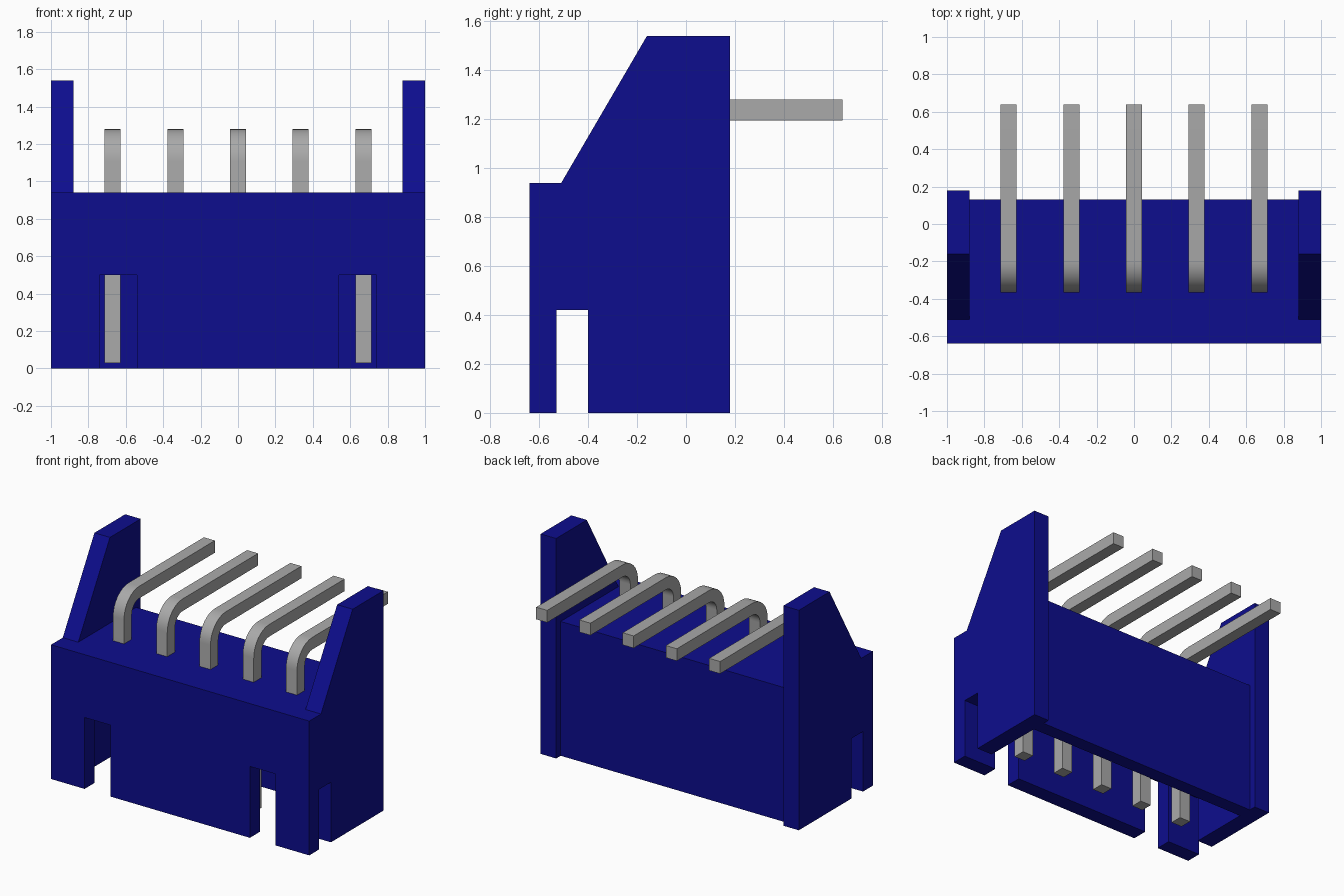
import bpy, bmesh, math
from mathutils import Vector

if "Cube" in bpy.data.objects:
    bpy.data.objects.remove(bpy.data.objects["Cube"], do_unlink=True)


def material(name, rgb):
    m = bpy.data.materials.new(name)
    m.use_nodes = True
    m.diffuse_color = (*rgb, 1)
    m.node_tree.nodes["Principled BSDF"].inputs["Base Color"].default_value = (*rgb, 1)
    return m


BLUE = material("blue plastic", (0.004, 0.004, 0.27))
GREY = material("grey metal", (0.40, 0.40, 0.40))


def extrude_yz(name, profile, x0, x1, mat):
    """Solid made by sweeping a (y, z) outline from x0 to x1."""
    bm = bmesh.new()
    face = bm.faces.new([bm.verts.new((x0, y, z)) for y, z in profile])
    new = bmesh.ops.extrude_face_region(bm, geom=[face])["geom"]
    bmesh.ops.translate(bm, vec=Vector((x1 - x0, 0, 0)),
                        verts=[v for v in new if isinstance(v, bmesh.types.BMVert)])
    bmesh.ops.recalc_face_normals(bm, faces=bm.faces)
    mesh = bpy.data.meshes.new(name)
    bm.to_mesh(mesh)
    bm.free()
    mesh.materials.append(mat)
    obj = bpy.data.objects.new(name, mesh)
    bpy.context.collection.objects.link(obj)
    return obj


def box(name, x0, x1, y0, y1, z0, z1):
    return extrude_yz(name, [(y0, z0), (y1, z0), (y1, z1), (y0, z1)], x0, x1, BLUE)


def combine(target, tool, operation):
    """Apply a boolean and discard the tool object."""
    mod = target.modifiers.new("boolean", 'BOOLEAN')
    mod.operation, mod.solver, mod.object = operation, 'EXACT', tool
    graph = bpy.context.evaluated_depsgraph_get()
    mesh = bpy.data.meshes.new_from_object(target.evaluated_get(graph))
    target.modifiers.clear()
    target.data = mesh
    bpy.data.objects.remove(tool, do_unlink=True)


# Housing: central block joined to two tall end cheeks
housing = box("housing", -0.94, 0.94, -0.64, 0.13, 0, 0.94)
cheek = [(-0.64, 0), (0.18, 0), (0.18, 1.54), (-0.16, 1.54), (-0.51, 0.94), (-0.64, 0.94)]
for x0, x1 in ((-1, -0.88), (0.88, 1)):
    combine(housing, extrude_yz("cheek", cheek, x0, x1, BLUE), 'UNION')

# Socket cavity open at the bottom, end slots and front slots
combine(housing, box("cavity", -0.88, 0.88, -0.53, 0.03, -0.1, 0.72), 'DIFFERENCE')
for s in (-1, 1):
    xa, xb = sorted((s * 0.8, s * 1.1))
    combine(housing, box("end_slot", xa, xb, -0.53, -0.40, -0.1, 0.42), 'DIFFERENCE')
    xa, xb = sorted((s * 0.54, s * 0.74))
    combine(housing, box("front_slot", xa, xb, -0.75, -0.48, -0.1, 0.50), 'DIFFERENCE')

# Clean up coplanar seams left by the joins
bm = bmesh.new()
bm.from_mesh(housing.data)
bmesh.ops.remove_doubles(bm, verts=bm.verts, dist=0.0005)
bmesh.ops.dissolve_limit(bm, angle_limit=math.radians(1), verts=bm.verts, edges=bm.edges)
bm.to_mesh(housing.data)
bm.free()

# Bent square pins: upright leg, rounded elbow, straight tail to the back
T, R = 0.085, 0.17
Y0, Z1 = -0.365, 1.28
cy, cz = Y0 + R, Z1 - R


def arc(radius, steps=8):
    return [(cy - radius * math.cos(a), cz + radius * math.sin(a))
            for a in (math.pi / 2 * i / steps for i in range(steps + 1))]


pin_outline = ([(Y0, 0.03)] + arc(R) + [(0.64, Z1), (0.64, Z1 - T)]
               + arc(R - T)[::-1] + [(Y0 + T, 0.03)])
for i in range(5):
    x = (i - 2) * 0.335
    pin = extrude_yz(f"pin_{i + 1}", pin_outline, x - T / 2, x + T / 2, GREY)
    bpy.ops.object.select_all(action='DESELECT')
    pin.select_set(True)
    bpy.context.view_layer.objects.active = pin
    bpy.ops.object.shade_smooth_by_angle(angle=math.radians(30))
